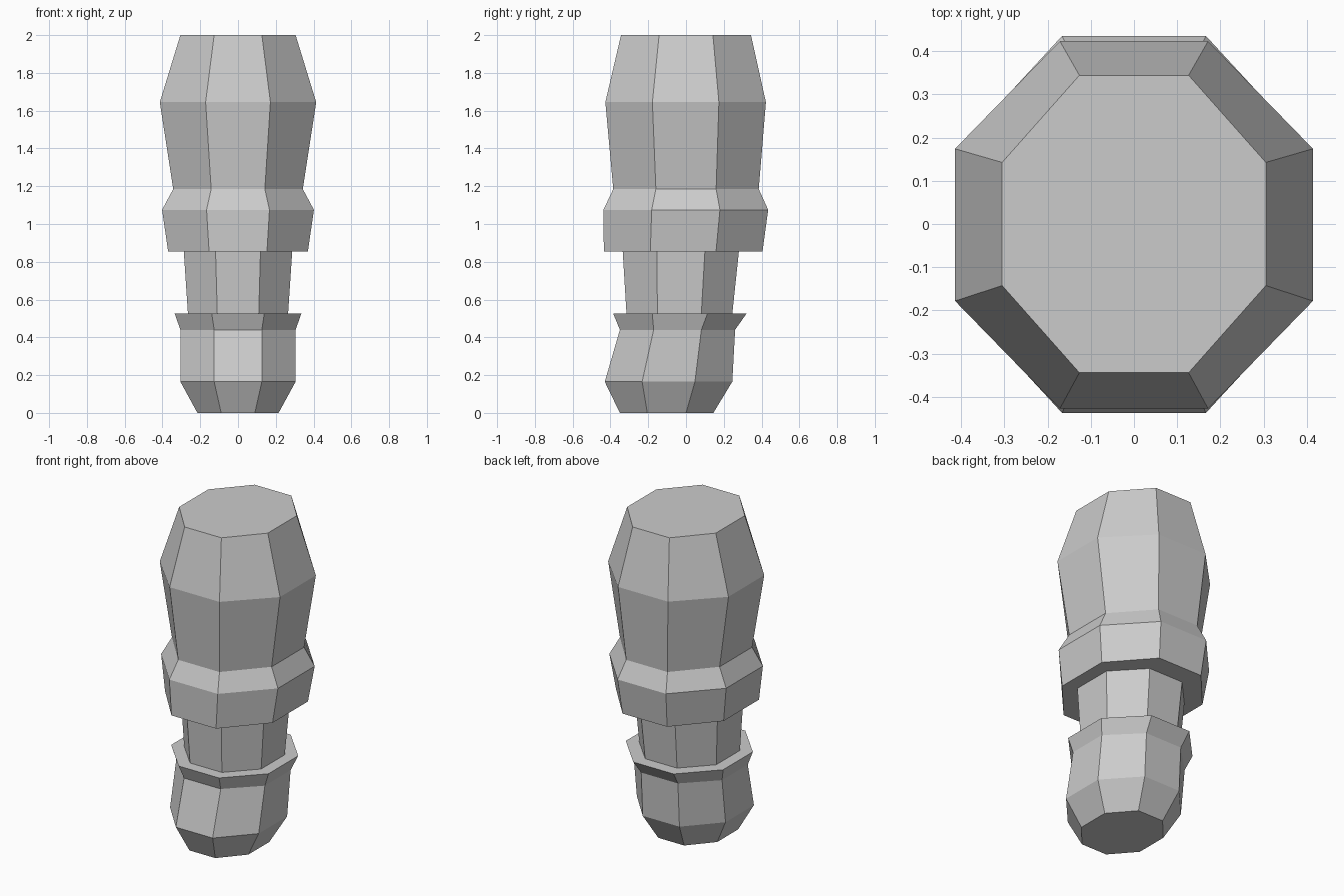
import bpy
import bmesh

cube = bpy.data.objects.get("Cube")
if cube:
    bpy.data.objects.remove(cube, do_unlink=True)

# One plain grey for the whole body
grey = bpy.data.materials.new("plain grey")
grey.use_nodes = True
colour = (0.6, 0.6, 0.6, 1)
grey.diffuse_color = colour
grey.node_tree.nodes["Principled BSDF"].inputs["Base Color"].default_value = colour

# Octagonal sections, bottom to top: height, half width, front y, back y
SECTIONS = [
    (0.0, 0.215, -0.35, 0.145),    # bent tip
    (0.165, 0.305, -0.43, 0.245),
    (0.44, 0.305, -0.35, 0.26),
    (0.525, 0.335, -0.385, 0.32),  # flared rim
    (0.525, 0.265, -0.315, 0.245), # neck
    (0.855, 0.287, -0.335, 0.28),
    (0.855, 0.37, -0.435, 0.405),  # collar
    (1.075, 0.402, -0.437, 0.435),
    (1.185, 0.343, -0.385, 0.385), # barrel
    (1.645, 0.414, -0.427, 0.423),
    (2.0, 0.305, -0.344, 0.344),
]
F = 2 ** 0.5 - 1  # corner ratio of a regular octagon
OCTAGON = [(F, -1), (1, -F), (1, F), (F, 1), (-F, 1), (-1, F), (-1, -F), (-F, -1)]


def loft(name, sections, material):
    """Skin the sections into one closed, flat-shaded body."""
    bm = bmesh.new()
    rings = []
    for z, half_x, front, back in sections:
        mid, half_y = (front + back) / 2, (back - front) / 2
        rings.append([bm.verts.new((x * half_x, mid + y * half_y, z)) for x, y in OCTAGON])
    for low, high in zip(rings, rings[1:]):
        for i in range(len(OCTAGON)):
            j = (i + 1) % len(OCTAGON)
            bm.faces.new((low[i], low[j], high[j], high[i]))
    bm.faces.new(rings[0][::-1])
    bm.faces.new(rings[-1])
    bmesh.ops.recalc_face_normals(bm, faces=bm.faces)
    mesh = bpy.data.meshes.new(name)
    bm.to_mesh(mesh)
    bm.free()
    mesh.materials.append(material)
    obj = bpy.data.objects.new(name, mesh)
    bpy.context.collection.objects.link(obj)
    return obj


loft("segmented_body", SECTIONS, grey)
